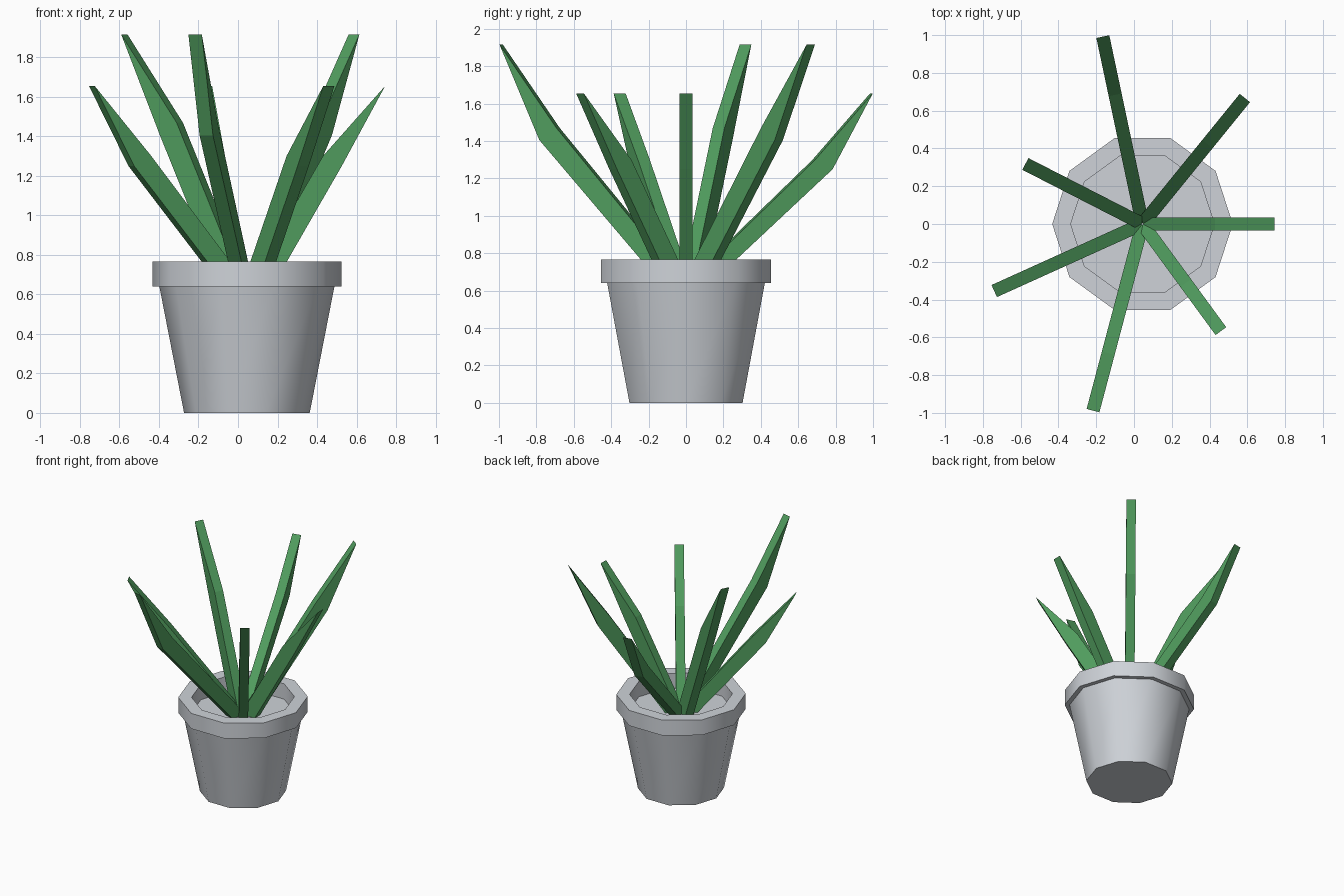
import bpy
import bmesh
from math import cos, sin, pi, radians
from mathutils import Vector

if "Cube" in bpy.data.objects:
    bpy.data.objects.remove(bpy.data.objects["Cube"])

CENTRE = Vector((0.045, 0, 0))
SIDES = 10
FLOOR = 0.64


def make_material(name, rgb):
    mat = bpy.data.materials.new(name)
    mat.use_nodes = True
    colour = (*rgb, 1)
    mat.diffuse_color = colour
    bsdf = mat.node_tree.nodes["Principled BSDF"]
    bsdf.inputs["Base Color"].default_value = colour
    bsdf.inputs["Roughness"].default_value = 0.8
    return mat


def finish(name, bm, mat, smooth=False):
    bmesh.ops.recalc_face_normals(bm, faces=bm.faces)
    mesh = bpy.data.meshes.new(name)
    bm.to_mesh(mesh)
    bm.free()
    mesh.materials.append(mat)
    obj = bpy.data.objects.new(name, mesh)
    bpy.context.collection.objects.link(obj)
    if smooth:
        bpy.ops.object.select_all(action="DESELECT")
        obj.select_set(True)
        bpy.context.view_layer.objects.active = obj
        bpy.ops.object.shade_smooth_by_angle(angle=radians(40))
    return obj


def lathe(name, profile, mat, ring):
    """Turn a (radius, height) profile; either a closed ring or a capped solid."""
    bm = bmesh.new()
    loops = []
    for r, z in profile:
        loops.append([bm.verts.new(CENTRE + Vector((r * cos(2 * pi * i / SIDES),
                                                    r * sin(2 * pi * i / SIDES), z)))
                      for i in range(SIDES)])
    pairs = list(zip(loops, loops[1:]))
    if ring:
        pairs.append((loops[-1], loops[0]))
    else:
        bm.faces.new(loops[0])
        bm.faces.new(loops[-1])
    for a, b in pairs:
        for i in range(SIDES):
            j = (i + 1) % SIDES
            bm.faces.new((a[i], a[j], b[j], b[i]))
    return finish(name, bm, mat, smooth=True)


def leaf(name, x, y, top, mat, width=0.07):
    """Bent wedge growing from the pot centre to a tip."""
    out = Vector((x, y, 0)) - CENTRE
    reach = out.length
    out.normalize()
    side = Vector((-out.y, out.x, 0)) * width
    rise = top - FLOOR
    profile = [(0.005, 0), (reach - 0.315, 0.65), (reach, 1),
               (reach - 0.22, 0.6), (0.13, 0)]
    bm = bmesh.new()
    face = bm.faces.new([bm.verts.new(CENTRE + out * r - side / 2
                                      + Vector((0, 0, FLOOR + rise * h)))
                         for r, h in profile])
    grown = bmesh.ops.extrude_face_region(bm, geom=[face])["geom"]
    bmesh.ops.translate(bm, vec=side,
                        verts=[v for v in grown if isinstance(v, bmesh.types.BMVert)])
    return finish(name, bm, mat)


grey = make_material("pot grey", (0.62, 0.65, 0.69))
green = make_material("leaf green", (0.08, 0.33, 0.11))

# Pot: tapered body whose top is the inner floor, and a raised rim
lathe("pot_body", [(0.318, 0), (0.443, FLOOR)], grey, ring=False)
lathe("pot_rim", [(0.38, FLOOR), (0.478, FLOOR), (0.478, 0.765), (0.38, 0.765)],
      grey, ring=True)

# Leaves: tip position and height
SHORT, TALL = 1.655, 1.915
tips = [(0.745, 0, SHORT), (0.587, 0.667, TALL), (-0.165, 0.992, SHORT),
        (-0.575, 0.318, TALL), (-0.74, -0.355, SHORT), (-0.217, -0.988, TALL),
        (0.46, -0.567, SHORT)]
for n, (x, y, top) in enumerate(tips, 1):
    leaf(f"leaf_{n}", x, y, top, green)
